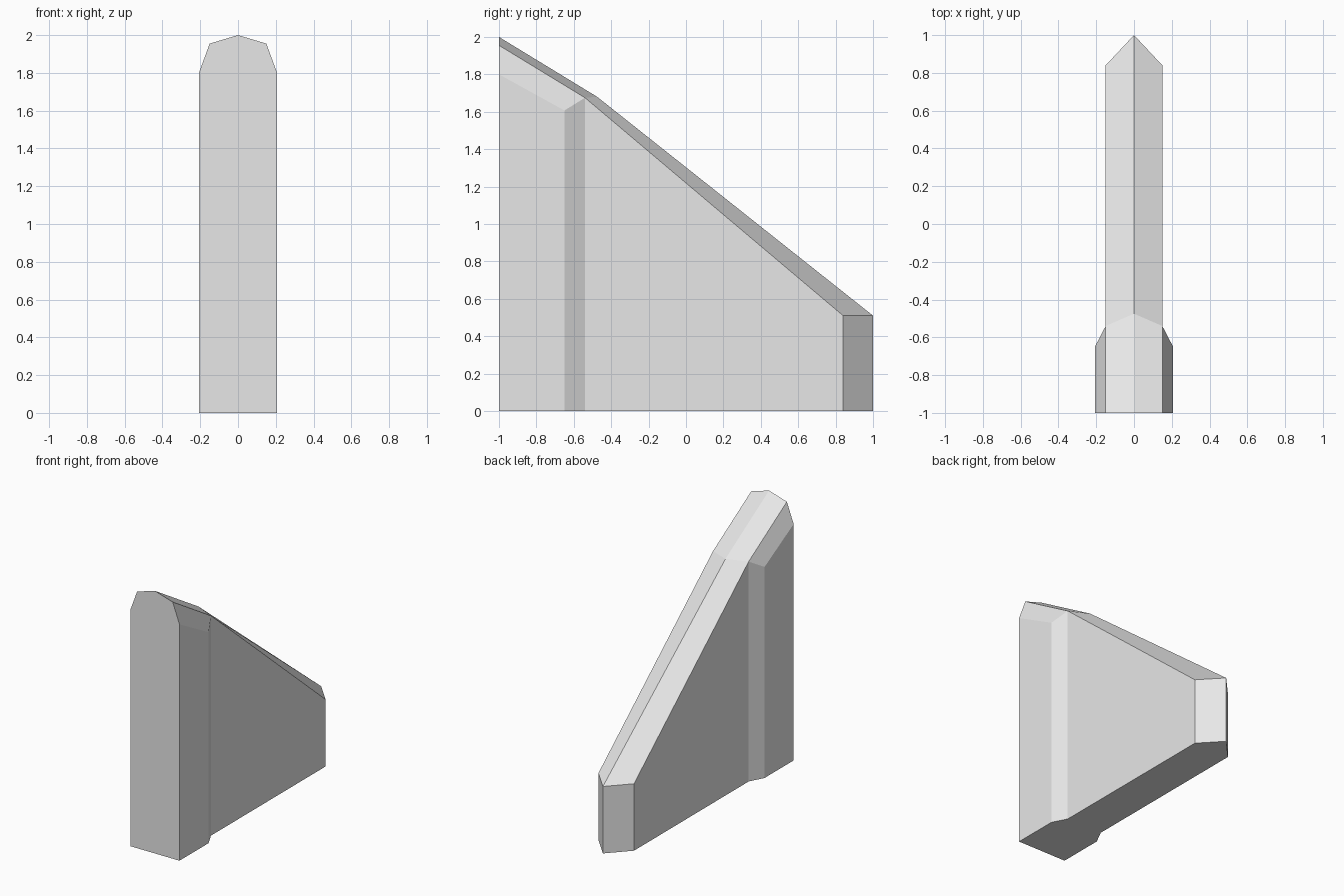
import bpy
import bmesh

cube = bpy.data.objects.get("Cube")
if cube:
    bpy.data.objects.remove(cube, do_unlink=True)

# Single flat colour
grey = bpy.data.materials.new("light_grey")
grey.use_nodes = True
colour = (0.8, 0.8, 0.8, 1)
grey.diffuse_color = colour
grey.node_tree.nodes["Principled BSDF"].inputs["Base Color"].default_value = colour

HALF_WEB, HALF_PIER = 0.15, 0.207

# Side profiles as (y, z): centre ridge, shoulder edge and outer pier edge
ridge = [(-1, 2), (-0.475, 1.68), (1, 0.51)]
shoulder = [(-1, 1.955), (-0.54, 1.675), (0.84, 0.51)]
outer = [(-1, 1.80), (-0.65, 1.607)]

bm = bmesh.new()


def rail(x, profile):
    """Top vertices along a profile, with matching foot vertices on the ground."""
    top = [bm.verts.new((x, y, z)) for y, z in profile]
    foot = [bm.verts.new((x, y, 0)) for y, z in profile]
    return top, foot


r, r_foot = rail(0, ridge)
s, s_foot = rail(HALF_WEB, shoulder)
o, o_foot = rail(HALF_PIER, outer)

# Half of the closed body, to be mirrored across x = 0
faces = [
    (r_foot[0], o_foot[0], o[0], s[0], r[0]),       # front
    (o_foot[0], o_foot[1], o[1], o[0]),             # pier side
    (o_foot[1], s_foot[1], s[1], o[1]),             # pier rear chamfer
    (s_foot[1], s_foot[2], s[2], s[1]),             # web side
    (s_foot[2], r_foot[2], r[2], s[2]),             # pointed end
    (o[0], o[1], s[1], s[0]),                       # pier top chamfer
    (s[0], s[1], r[1], r[0]),                       # pier crown
    (s[1], s[2], r[2], r[1]),                       # sloping web crown
    (r_foot[0], r_foot[2], s_foot[2], s_foot[1], o_foot[1], o_foot[0]),  # base
]
for f in faces:
    bm.faces.new(f)
bmesh.ops.delete(bm, geom=[v for v in bm.verts if not v.link_faces], context='VERTS')

mesh = bpy.data.meshes.new("buttress")
bm.to_mesh(mesh)
bm.free()
mesh.materials.append(grey)

buttress = bpy.data.objects.new("buttress", mesh)
bpy.context.collection.objects.link(buttress)

mirror = buttress.modifiers.new("mirror", 'MIRROR')
mirror.use_axis[0] = True
mirror.use_clip = True
